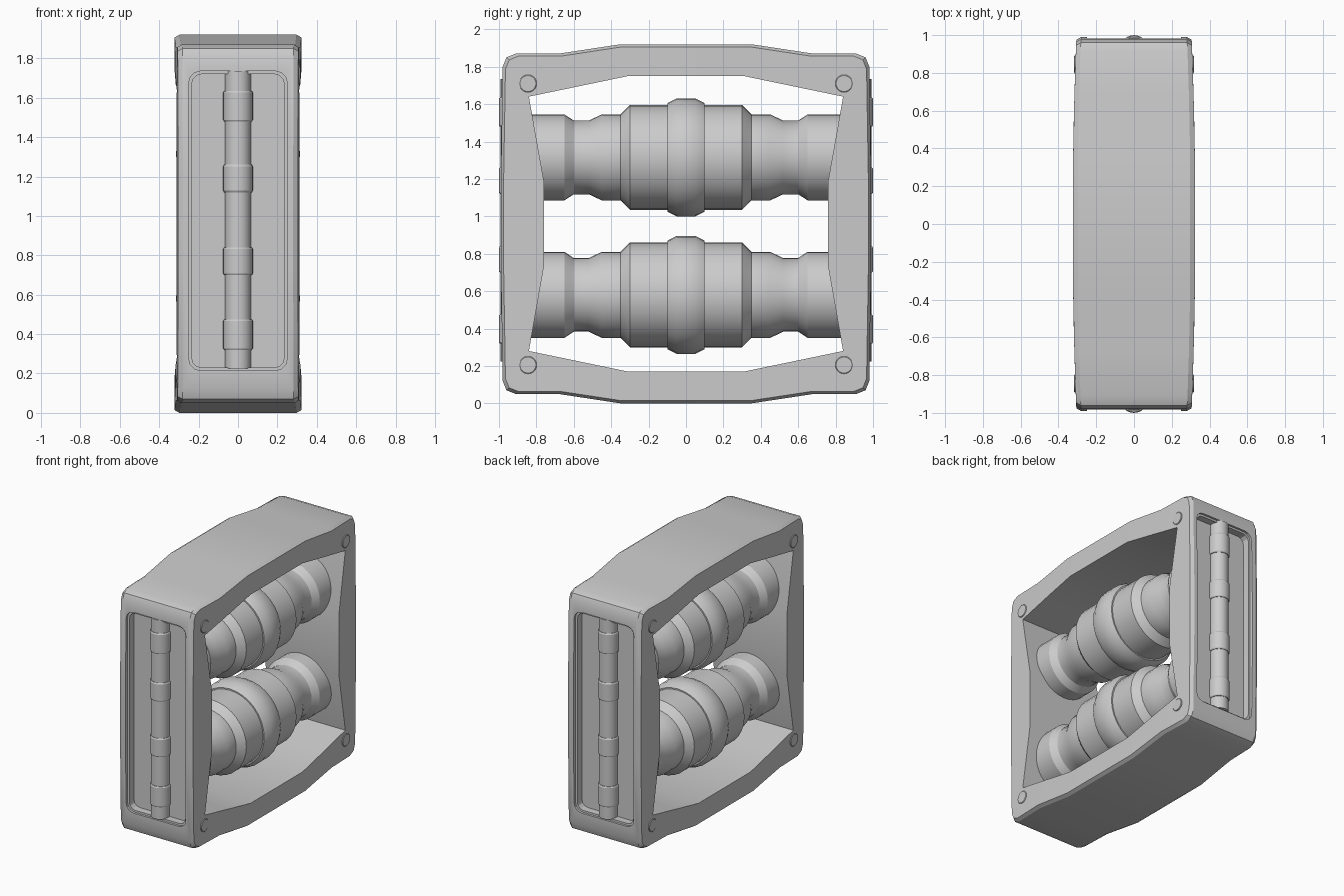
import bpy
import bmesh
import math

if "Cube" in bpy.data.objects:
    bpy.data.objects.remove(bpy.data.objects["Cube"])

MID = 0.96  # height of the frame centre

grey = bpy.data.materials.new("plain grey")
grey.use_nodes = True
grey.diffuse_color = (0.6, 0.6, 0.6, 1)
grey.node_tree.nodes["Principled BSDF"].inputs["Base Color"].default_value = (0.6, 0.6, 0.6, 1)


def finish(name, bm, angle=30):
    bmesh.ops.remove_doubles(bm, verts=bm.verts, dist=0.0005)
    bmesh.ops.recalc_face_normals(bm, faces=bm.faces)
    mesh = bpy.data.meshes.new(name)
    bm.to_mesh(mesh)
    bm.free()
    mesh.materials.append(grey)
    obj = bpy.data.objects.new(name, mesh)
    bpy.context.collection.objects.link(obj)
    bpy.ops.object.select_all(action="DESELECT")
    obj.select_set(True)
    bpy.context.view_layer.objects.active = obj
    bpy.ops.object.shade_smooth_by_angle(angle=math.radians(angle))
    return obj


def bridge(bm, a, b):
    n = len(a)
    for i in range(n):
        j = (i + 1) % n
        ring = [a[i], a[j], b[j], b[i]]
        if len({tuple(round(c, 4) for c in v.co) for v in ring}) > 2:
            bm.faces.new(ring)


def lathe(name, profile, place, sides=32):
    """Turn (distance along axis, radius) pairs; place maps axis, u, v to a point."""
    bm = bmesh.new()
    rings = []
    for t, r in profile:
        rings.append([bm.verts.new(place(t, r * math.cos(k * math.tau / sides),
                                         r * math.sin(k * math.tau / sides)))
                      for k in range(sides)])
    for a, b in zip(rings, rings[1:]):
        bridge(bm, a, b)
    bm.faces.new(rings[0])
    bm.faces.new(rings[-1])
    return finish(name, bm)


def half_width(y):
    return 0.305 + 0.02 * (1 - min(1, y * y))


# Frame: a quarter of the outline, mirrored to a closed loop
outer_quarter = [(0.35, 0.96), (0.68, 0.91), (0.91, 0.91), (0.96, 0.89), (0.98, 0.84), (0.99, 0.23)]
inner_quarter = [(0.31, 0.79), (0.575, 0.735), (0.84, 0.68), (0.84, 0.68), (0.84, 0.68), (0.76, 0.23)]


def full_loop(q):
    right = q + [(y, -z) for y, z in reversed(q)]
    return right + [(-y, z) for y, z in reversed(right)]


outer, inner = full_loop(outer_quarter), full_loop(inner_quarter)
bm = bmesh.new()


def ring(points, side, scale=1.0, inset=0.0):
    return [bm.verts.new((side * (half_width(y) - inset), y * scale, MID + z * scale))
            for y, z in points]


loops = [ring(outer, -1, 1, 0.025), ring(outer, -1, 0.985), ring(inner, -1),
         ring(inner, 1), ring(outer, 1, 0.985), ring(outer, 1, 1, 0.025)]
for i, loop in enumerate(loops):
    bridge(bm, loop, loops[(i + 1) % len(loops)])
frame = finish("frame", bm)


# Stepped recesses with clipped corners in the front and back walls
def recess_cutter(name, sign, w, h, corner, floor):
    pts = []
    for a, b, start in ((1, 1, 0), (-1, 1, 90), (-1, -1, 180), (1, -1, 270)):
        for k in range(4):
            t = math.radians(start + 30 * k)
            pts.append((a * (w - corner) + corner * math.cos(t),
                        b * (h - corner) + corner * math.sin(t)))
    cb = bmesh.new()
    near, far = [[cb.verts.new((x, sign * y, 0.975 + z)) for x, z in pts]
                 for y in (1.1, floor)]
    bridge(cb, near, far)
    cb.faces.new(near)
    cb.faces.new(far)
    cutter = finish(name, cb)
    cutter.hide_render = True
    mod = frame.modifiers.new(name, "BOOLEAN")
    mod.operation, mod.solver, mod.object = "DIFFERENCE", "EXACT", cutter
    return cutter


cutters = []
for label, s in (("front", -1), ("back", 1)):
    cutters.append(recess_cutter(label + "_lip_cutter", s, 0.25, 0.76, 0.06, 0.965))
    cutters.append(recess_cutter(label + "_recess_cutter", s, 0.235, 0.745, 0.05, 0.91))

bpy.ops.object.select_all(action="DESELECT")
frame.select_set(True)
bpy.context.view_layer.objects.active = frame
for mod in list(frame.modifiers):
    if mod.type == "BOOLEAN":
        bpy.ops.object.modifier_apply(modifier=mod.name)
for cutter in cutters:
    bpy.data.objects.remove(cutter)
bpy.ops.object.shade_smooth_by_angle(angle=math.radians(25))

# Two stepped rollers running front to back
half = [(0.05, 0.315), (0.10, 0.29), (0.10, 0.28), (0.30, 0.28), (0.35, 0.23),
        (0.45, 0.23), (0.52, 0.197), (0.60, 0.197), (0.65, 0.23), (0.86, 0.23)]
roller = [(-t, r) for t, r in reversed(half)] + half
for name, z in (("upper_roller", 1.315), ("lower_roller", 0.58)):
    lathe(name, roller, lambda t, u, v, z=z: (u, t, z + v))

# Banded upright rods in the recesses
rod = [(0.225, 0.066)]
for z0, z1 in ((0.32, 0.475), (0.70, 0.84), (1.12, 1.26), (1.48, 1.635)):
    rod += [(z0, 0.066), (z0, 0.07), (z0 + 0.008, 0.075),
            (z1 - 0.008, 0.075), (z1, 0.07), (z1, 0.066)]
rod.append((1.735, 0.066))
for label, s in (("front", -1), ("back", 1)):
    lathe(label + "_rod", rod, lambda t, u, v, s=s: (u, s * 0.925 + v, t), 24)

# Round pins at the corners of both side faces
for side, s in (("left", 1), ("right", -1)):
    for end, e in (("front", -1), ("back", 1)):
        for level, z in (("upper", 1.71), ("lower", 0.205)):
            x = half_width(0.845)
            lathe(f"{side}_{end}_{level}_pin", [(x - 0.05, 0.047), (x + 0.003, 0.047), (x + 0.006, 0.043)],
                  lambda t, u, v, s=s, e=e, z=z: (s * t, e * 0.845 + u, z + v), 20)
